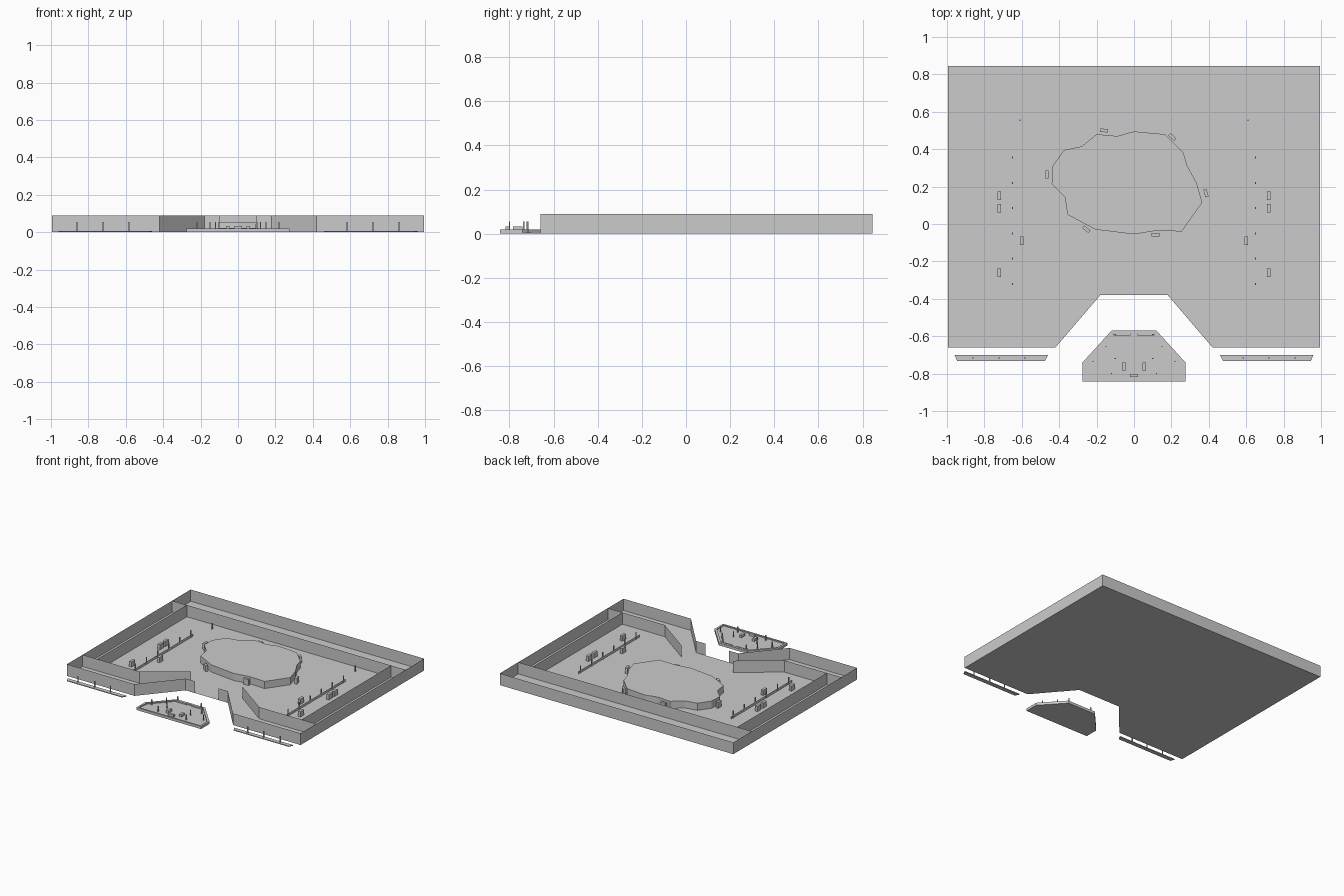
import bpy, bmesh
from math import radians, atan2
from mathutils import Matrix

if "Cube" in bpy.data.objects:
    bpy.data.objects.remove(bpy.data.objects["Cube"])


def finish(name, bm):
    me = bpy.data.meshes.new(name)
    bm.to_mesh(me)
    bm.free()
    ob = bpy.data.objects.new(name, me)
    bpy.context.collection.objects.link(ob)
    return ob


def mirror_pts(pts):
    return [(-x, y) for x, y in pts]


def plate(name, pts, z=0.0):
    bm = bmesh.new()
    bm.faces.new([bm.verts.new((x, y, z)) for x, y in pts])
    bmesh.ops.recalc_face_normals(bm, faces=bm.faces)
    for f in bm.faces:
        if f.normal.z < 0:
            f.normal_flip()
    return finish(name, bm)


def wall(name, pts, z0=0.0, z1=0.09):
    # upright sheet following a plan path
    bm = bmesh.new()
    lo = [bm.verts.new((x, y, z0)) for x, y in pts]
    hi = [bm.verts.new((x, y, z1)) for x, y in pts]
    for i in range(len(pts) - 1):
        bm.faces.new((lo[i], lo[i + 1], hi[i + 1], hi[i]))
    return finish(name, bm)


def prism(name, pts, z0, z1, rim=0.0, sink=0.0):
    bm = bmesh.new()
    lo = [bm.verts.new((x, y, z0)) for x, y in pts]
    hi = [bm.verts.new((x, y, z1)) for x, y in pts]
    n = len(pts)
    top = bm.faces.new(hi)
    bm.faces.new(lo[::-1])
    for i in range(n):
        j = (i + 1) % n
        bm.faces.new((lo[i], lo[j], hi[j], hi[i]))
    bmesh.ops.recalc_face_normals(bm, faces=bm.faces)
    if rim:
        bmesh.ops.inset_region(bm, faces=[top], thickness=rim)
        r = bmesh.ops.extrude_discrete_faces(bm, faces=[top])
        f = r['faces'][0]
        old = list(f.verts)
        for v in old:
            v.co.z -= sink
        outer = [v for v in bm.verts if v.is_boundary and v not in old]
        edges = [e for e in bm.edges if e.is_boundary]
        bmesh.ops.bridge_loops(bm, edges=edges)
    return finish(name, bm)


def box(name, x, y, z0, sx, sy, h, rot=0.0):
    bm = bmesh.new()
    m = (Matrix.Translation((x, y, z0 + h / 2)) @ Matrix.Rotation(radians(rot), 4, 'Z')
         @ Matrix.Diagonal((sx, sy, h, 1)))
    bmesh.ops.create_cube(bm, size=1, matrix=m)
    return finish(name, bm)


# courtyard floor and outer walls with notched, open entrance
right = [(0.1, -0.38), (0.18, -0.38), (0.42, -0.66), (0.995, -0.66), (0.995, 0.845)]
outline = right + mirror_pts(right)[::-1]
plate("courtyard_floor", outline)
wall("outer_wall", outline)

# inner walls: back, sides, and front pieces turning along the entrance
wall("back_inner_wall", [(-0.995, 0.62), (0.995, 0.62)])
for side, s in (("left", -1), ("right", 1)):
    wall(side + "_inner_wall", [(s * 0.87, -0.47), (s * 0.87, 0.62)])
    wall(side + "_front_inner_wall",
         [(s * 0.995, -0.47), (s * 0.51, -0.47), (s * 0.22, -0.26)])

# irregular central pond block
pond = [(-.2, .48), (-.09, .47), (0, .495), (.165, .48), (.265, .38), (.285, .31),
        (.335, .22), (.365, .115), (.255, -.04), (.125, -.035), (0, -.055),
        (-.08, -.045), (-.205, -.03), (-.355, .05), (-.37, .145), (-.44, .215),
        (-.435, .31), (-.375, .395), (-.28, .415)]
prism("pond", pond[::-1], 0.0, 0.055)

# benches around the pond
for x, y, rot in [(-.16, .5, -5), (.205, .465, -42), (.385, .165, 105),
                  (.115, -.057, 0), (-.255, -.028, -38), (-.465, .265, 90)]:
    box("pond_bench", x, y, 0, 0.042, 0.018, 0.045, rot)

# side furniture: seats, low fence, posts; front verges
for s in (-1, 1):
    for x, y in [(.72, .15), (.72, .085), (.6, -.09), (.72, -.26)]:
        box("courtyard_seat", s * x, y, 0, 0.02, 0.045, 0.04)
    wall("low_fence", [(s * 0.65, -0.36), (s * 0.65, 0.38)], 0, 0.02)
    for i in range(6):
        box("fence_post", s * 0.65, -0.32 + 0.135 * i, 0, 0.005, 0.01, 0.055)
    box("lone_post", s * 0.61, 0.555, 0, 0.006, 0.01, 0.045)
    prism("front_verge", [(s * .96, -.70), (s * .46, -.70), (s * .475, -.732),
                          (s * .945, -.732)], 0, 0.006)
    for x in (.585, .72, .862):
        box("verge_post", s * x, -0.716, 0, 0.008, 0.004, 0.055)

# front island with raised rim
half = [(.275, -.843), (.275, -.74), (.12, -.57)]
prism("front_island", half + mirror_pts(half)[::-1], 0, 0.02, 0.018, 0.008)
box("island_front_seat", 0, -0.81, 0.012, 0.045, 0.018, 0.02)
for s in (-1, 1):
    box("island_seat", s * 0.055, -0.762, 0.012, 0.02, 0.042, 0.02)
    box("island_hedge", s * 0.065, -0.59, 0.012, 0.09, 0.01, 0.01)
    for x, y in [(.1, -.59), (.15, -.655), (.22, -.735), (.1, -.72), (.12, -.8)]:
        box("island_post", s * x, y, 0.01, 0.006, 0.006, 0.045)
